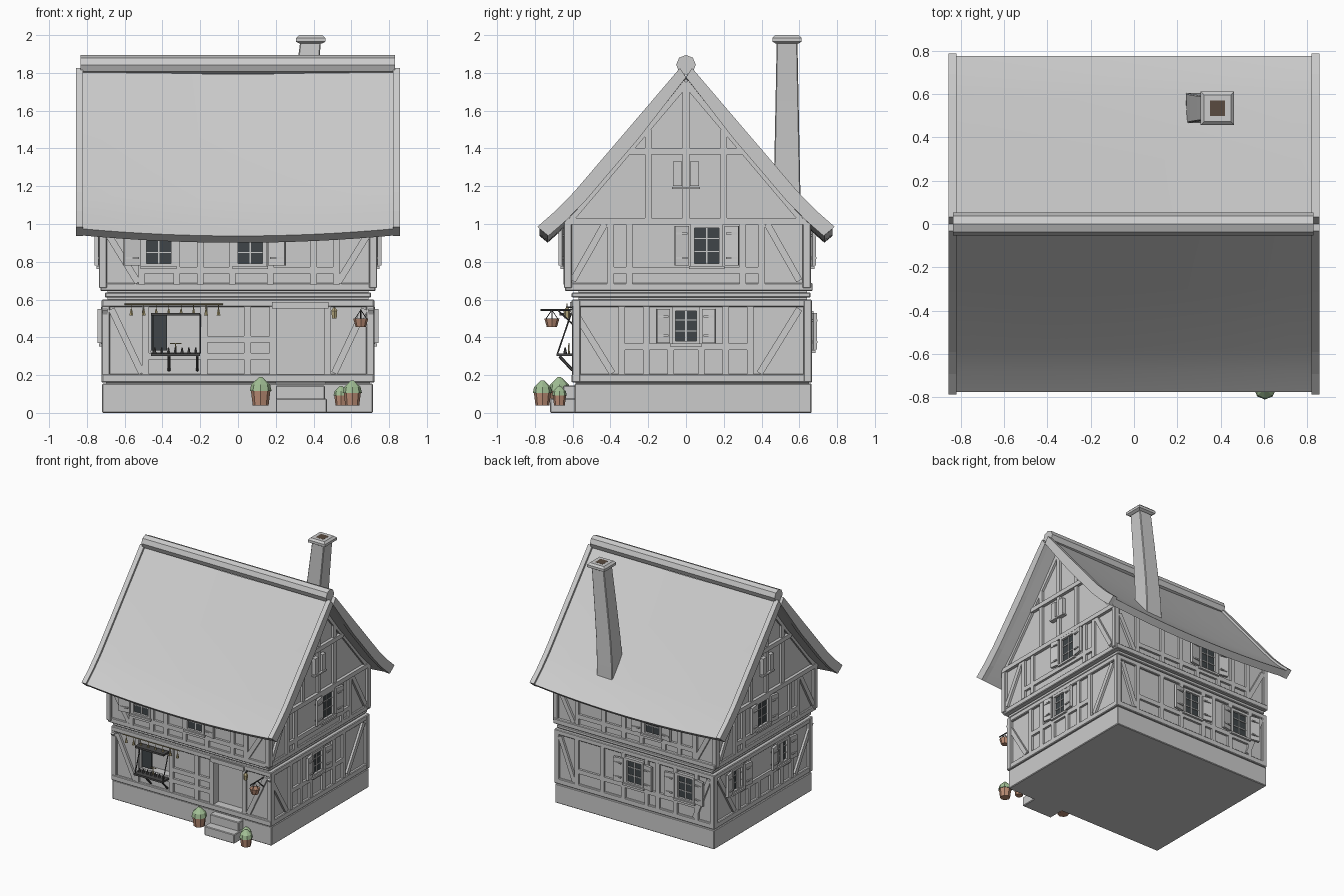
import bpy, bmesh
from math import pi
from mathutils import Matrix, Vector as V

if "Cube" in bpy.data.objects:
    bpy.data.objects.remove(bpy.data.objects["Cube"])

parts = {}
COL = {'glass': (.05, .06, .065, 1), 'pot': (.5, .27, .18, 1), 'leaf': (.36, .52, .3, 1),
       'dark': (.07, .07, .07, 1), 'brass': (.45, .38, .2, 1), 'soot': (.1, .07, .05, 1)}

def bm_of(name, col=None):
    return parts.setdefault(name, (bmesh.new(), col))[0]

def box(name, lo, hi, col=None):
    lo, hi = V(lo), V(hi)
    bmesh.ops.create_cube(bm_of(name, col), size=1,
        matrix=Matrix.Translation((lo + hi) / 2) @ Matrix.Diagonal((*(hi - lo), 1)))

def cone(name, p, q, r1, r2, n=8, col=None):
    p, q = V(p), V(q)
    m = Matrix.Translation((p + q) / 2) @ (q - p).to_track_quat('Z', 'Y').to_matrix().to_4x4()
    bmesh.ops.create_cone(bm_of(name, col), cap_ends=True, segments=n, radius1=r1, radius2=r2,
                          depth=(q - p).length, matrix=m)

def loft(name, rings, col=None):
    bm = bm_of(name, col)
    rs = [[bm.verts.new(p) for p in r] for r in rings]
    n = len(rs[0])
    for a, b in zip(rs, rs[1:]):
        for i in range(n):
            bm.faces.new((a[i], a[(i + 1) % n], b[(i + 1) % n], b[i]))
    bm.faces.new(rs[0]); bm.faces.new(rs[-1])

class Wall:
    """Wall plane: u runs along x or y, v is height, depth runs outward."""
    def __init__(s, name, axis, sign, pos):
        s.name, s.pos = name, pos
        s.U = V((1, 0, 0)) if axis == 'y' else V((0, 1, 0))
        s.N = V((0, sign, 0)) if axis == 'y' else V((sign, 0, 0))
        s.O = s.N * abs(pos)
    def at(s, u, v, d=0):
        return s.O + s.U * u + V((0, 0, v)) + s.N * d
    def beam(s, u1, v1, u2, v2, w=.035, d=.018, part='timber', col=None, off=0, tilt=0):
        a, b = s.at(u1, v1), s.at(u2, v2)
        t = (b - a).normalized()
        side = s.N.cross(t)
        n = s.N
        if tilt:
            R = Matrix.Rotation(tilt, 3, t)
            side, n = R @ side, R @ n
        c = (a + b) / 2 + s.N * (off + d / 2 - .004)
        m = Matrix((t * (b - a).length, side * w, n * (d + .008))).transposed().to_4x4()
        bmesh.ops.create_cube(bm_of(s.name + '_' + part, col), size=1, matrix=Matrix.Translation(c) @ m)
    def window(s, u, v0, v1, w=.13, sh=.075, shutters=(-1, 1)):
        h = w / 2
        s.beam(u, v0, u, v1, w, .006, 'window_glass', 'glass')
        for k in (-h, h):
            s.beam(u + k, v0 - .01, u + k, v1 + .01, .02, .024, 'window_frames')
        for v in (v0, v1):
            s.beam(u - h, v, u + h, v, .02, .024, 'window_frames')
        s.beam(u, v0, u, v1, .008, .012, 'window_frames')
        for f in (.35, .68):
            s.beam(u - h, v0 + (v1 - v0) * f, u + h, v0 + (v1 - v0) * f, .006, .012, 'window_frames')
        s.beam(u - h - .02, v0 - .01, u + h + .02, v0 - .01, .016, .035, 'window_frames')
        for k in shutters:
            c = u + k * (h + .02 + sh / 2)
            tilt = .18 * k * (1 if s.N.cross(V((0, 0, 1))).dot(s.U) > 0 else -1)
            s.beam(c, v0, c, v1, sh, .012, 'shutters', None, .025, tilt)
            for v in (v0 + .04, v1 - .04):
                s.beam(c - sh * .4, v, c + sh * .4, v, .01, .02, 'shutters', None, .025)

# Stone base and steps
box('stone_base', (-.72, -.59, 0), (.715, .665, .155))
box('steps', (.2, -.65, .07), (.46, -.58, .145))
box('steps', (.2, -.72, 0), (.47, -.58, .075))

# Lower storey, with recesses for the doorway and stall opening
box('lower_walls', (-.70, -.52, .15), (.70, .65, .6))
for x0, x1, z0, z1 in ((-.7, -.46, .15, .6), (-.46, -.2, .15, .32), (-.46, -.2, .52, .6),
                       (-.2, .2, .15, .6), (.2, .46, .56, .6), (.46, .7, .15, .6)):
    box('lower_walls', (x0, -.585, z0), (x1, -.515, z1))
for z0, z1, e in ((.16, .205, 0), (.56, .6, 0), (.61, .637, -.015), (.645, .687, .008)):
    fy = -.605 if z1 < .64 else -.64
    box('ring_beams', (-.72 - e, fy, z0), (.72 + e, .667 + e / 2, z1))
box('floor_core', (-.69, -.57, .59), (.69, .64, .66))
box('door_leaf', (.2, -.535, .16), (.46, -.515, .56))

# Upper storey and gable
XU = .715
box('upper_walls', (-XU, -.63, .66), (XU, .645, 1.03))
loft('gable_walls', [[(x, -.63, 1.02), (x, .63, 1.02), (x, 0, 1.77)] for x in (-XU, XU)])

FL, BL = Wall('front_lower', 'y', -1, .585), Wall('back_lower', 'y', 1, .65)
FU, BU = Wall('front_upper', 'y', -1, .63), Wall('back_upper', 'y', 1, .645)
RL, LL = Wall('right_lower', 'x', 1, .7), Wall('left_lower', 'x', -1, .7)
RU, LU = Wall('right_upper', 'x', 1, XU), Wall('left_upper', 'x', -1, XU)

# Corner posts
for x in (-.7, .7):
    for y in (-.58, .645):
        box('corner_posts', (x - .022, y - .022, .16), (x + .022, y + .022, .6))
for x in (-XU, XU):
    for y in (-.625, .64):
        box('corner_posts', (x - .022, y - .022, .66), (x + .022, y + .022, 1.03))

# Front timbers
for u in (-.49, -.18, .05, .185, .475):
    FL.beam(u, .2, u, .57)
for s in (-1, 1):
    FL.beam(s * .67, .55, s * .51, .21)
    FU.beam(s * .69, .95, s * .53, .69)
for a, b in ((-.48, -.19), (-.17, .17)):
    FL.beam(a, .3, b, .3)
FL.beam(-.17, .39, .17, .39)
FL.beam(.18, .57, .48, .57, .035, .03)
for u in (-.51, -.325, -.2, -.03, .17, .4, .52):
    FU.beam(u, .68, u, 1.03)
FU.beam(-.52, .755, .52, .755)
FU.window(-.42, .78, .98, .15, .09, (-1,))
FU.window(.065, .78, .98, .15, .09, (1,))

# Back timbers
for s in (-1, 1):
    BL.beam(s * .67, .55, s * .54, .21)
    BU.beam(s * .69, .95, s * .55, .69)
for u in (.52, .29, .1, -.11, -.21, -.37, -.56):
    BL.beam(u, .2, u, .57)
for u in (.52, .28, .1, -.06, -.26, -.4, -.54):
    BU.beam(u, .68, u, 1.03)
BL.beam(-.56, .31, .52, .31)
BU.beam(-.54, .755, .52, .755)
for u in (0, -.46):
    BL.window(u, .335, .53, .15, .08)
BU.window(-.16, .78, .98, .15, .08)

# Side timbers, mirrored left and right
for L, U in ((RL, RU), (LL, LU)):
    for s in (-1, 1):
        L.beam(s * .6, .55, s * .39, .21)
        U.beam(s * .6, .7, s * .43, 1.0)
        for u in (.34, .21):
            L.beam(s * u, .2, s * u, .57)
        for u in (.4, .3):
            U.beam(s * u, .68, s * u, 1.02)
        L.beam(s * .08, .2, s * .08, .35)
        U.beam(s * .2, 1.03, s * .2, 1.5)
        U.beam(s * .61, 1.03, 0, 1.75, .04)
    L.beam(-.34, .35, .34, .35)
    U.beam(-.4, .755, .4, .755)
    U.beam(-.64, 1.015, .64, 1.015, .035, .025)
    U.beam(-.31, 1.385, .31, 1.385, .035, .025)
    U.beam(0, 1.03, 0, 1.75, .035)
    for s in (-1, 1):
        U.beam(s * .045, 1.2, s * .045, 1.33, .045, .03, 'attic_hatch')
    U.beam(-.075, 1.19, .075, 1.19, .012, .035, 'attic_hatch')
    U.window(.11 if L is RL else .06, .78, .99, .15, .075)
RL.window(0, .37, .55, .13, .07)
for u in (.36, -.22):
    LL.window(u, .37, .55, .13, .07)

# Sagging roof slopes with flared eaves, and bargeboards
PROF = [(.02, 1.815), (.3, 1.487), (.58, 1.16), (.68, 1.058), (.775, .975)]
def section(x, s, up, down, sag):
    out = [(y + up * .77, z + up * .64) for y, z in PROF]
    inn = [(y - down * .77, z - down * .64) for y, z in reversed(PROF)]
    dz = lambda z: -sag * (1 + (1.8 - z)) * (1 - (x / .83) ** 2)
    return [(x, s * max(y, 0), z + dz(z)) for y, z in out + inn]
for s in (-1, 1):
    loft('roof_slopes', [section(-.825 + 1.65 * i / 16, s, 0, .055, .021) for i in range(17)])
    for e in (-1, 1):
        loft('bargeboards', [section(e * x, s, .016, .06, 0) for x in (.82, .858)])
cone('ridge_roll', (-.835, 0, 1.843), (.83, 0, 1.843), .052, .052, 8)

# Leaning chimney
ring = lambda x, y, z, h: [(x + a * h, y + b * h, z) for a, b in ((-1, -1), (1, -1), (1, 1), (-1, 1))]
loft('chimney', [ring(*r) for r in ((.31, .535, 1.0, .072), (.312, .535, 1.2, .07), (.325, .535, 1.4, .066),
                                    (.35, .535, 1.65, .061), (.384, .535, 1.965, .055))])
loft('chimney_cap', [ring(.385, .535, z, h) for z, h in
                     ((1.955, .06), (1.965, .077), (1.985, .077), (2.0, .062))])
box('chimney_flue', (.35, .5, 1.97), (.42, .57, 2.0005), 'soot')

# Market stall: glass, counter, awning board, braces and wares
box('stall_glass', (-.46, -.58, .33), (-.375, -.565, .52), 'glass')
box('stall_counter', (-.46, -.685, .3), (-.2, -.575, .315), 'dark')
box('stall_awning', (-.46, -.67, .515), (-.2, -.6, .53), 'dark')
for x in (-.365, -.215):
    cone('stall_braces', (x, -.67, .3), (x, -.6, .225), .008, .008, 6, 'dark')
for x in (-.45, -.2):
    cone('stall_braces', (x, -.68, .315), (x, -.61, .52), .004, .004, 6, 'dark')
cone('hanging_rail', (-.6, -.63, .575), (-.08, -.63, .575), .004, .004, 6, 'brass')
for i in range(8):
    x = -.565 + i * .066
    cone('hanging_wares', (x, -.63, .575), (x, -.63, .545), .002, .002, 4, 'brass')
    cone('hanging_wares', (x, -.63, .515), (x, -.63, .55), .012, .004, 6, 'brass')
for i in range(7):
    x = -.44 + i * .036
    cone('counter_bottles', (x, -.64, .315), (x, -.64, .345), .01, .004, 6, 'dark')
cone('scales', (-.33, -.62, .315), (-.33, -.62, .37), .005, .003, 6, 'brass')
box('scales', (-.36, -.622, .366), (-.3, -.618, .371), 'brass')

# Potted shrubs
for x, y, k in ((.12, -.67, 1), (.605, -.76, .88), (.545, -.67, .68)):
    cone('plant_pots', (x, y, .04), (x, y, .04 + .08 * k), .042 * k, .052 * k, 8, 'pot')
    cone('shrubs', (x, y, .04 + .075 * k), (x, y, .04 + .11 * k), .058 * k, .05 * k, 8, 'leaf')
    cone('shrubs', (x, y, .04 + .11 * k), (x, y, .04 + .15 * k), .05 * k, .008, 8, 'leaf')

# Hanging basket on a bracket, and door lantern
cone('basket_bracket', (.65, -.59, .545), (.65, -.77, .545), .005, .005, 6, 'dark')
cone('basket_bracket', (.65, -.6, .47), (.65, -.68, .545), .004, .004, 6, 'dark')
for a, b in ((-.03, 0), (.03, 0), (0, .03), (0, -.03)):
    cone('basket_chains', (.65, -.71, .545), (.65 + a, -.71 + b, .5), .002, .002, 4, 'dark')
cone('hanging_basket', (.65, -.71, .455), (.65, -.71, .5), .027, .04, 8, 'pot')
cone('lantern', (.51, -.63, .5), (.51, -.63, .54), .014, .018, 6, 'brass')
cone('lantern', (.51, -.63, .54), (.51, -.63, .56), .02, .003, 6, 'dark')
cone('lantern_arm', (.51, -.58, .56), (.51, -.635, .56), .004, .004, 6, 'dark')

# Turn every collected part into an object
mats = {}
for k, c in COL.items():
    mats[k] = bpy.data.materials.new(k)
    mats[k].diffuse_color = c
for name, (bm, col) in parts.items():
    bmesh.ops.recalc_face_normals(bm, faces=bm.faces)
    me = bpy.data.meshes.new(name)
    bm.to_mesh(me); bm.free()
    ob = bpy.data.objects.new(name, me)
    bpy.context.collection.objects.link(ob)
    if col:
        me.materials.append(mats[col])
    if name in ('stone_base', 'steps', 'ring_beams', 'corner_posts', 'chimney'):
        b = ob.modifiers.new('soft_edges', 'BEVEL')
        b.width, b.segments = .005, 1
    if name == 'roof_slopes':
        bpy.context.view_layer.objects.active = ob
        ob.select_set(True)
        bpy.ops.object.shade_smooth_by_angle(angle=pi / 6)
        ob.select_set(False)

for m in bpy.data.materials:
    if m.users and not m.is_grease_pencil:
        m.use_nodes = True
        m.node_tree.nodes["Principled BSDF"].inputs["Base Color"].default_value = m.diffuse_color
